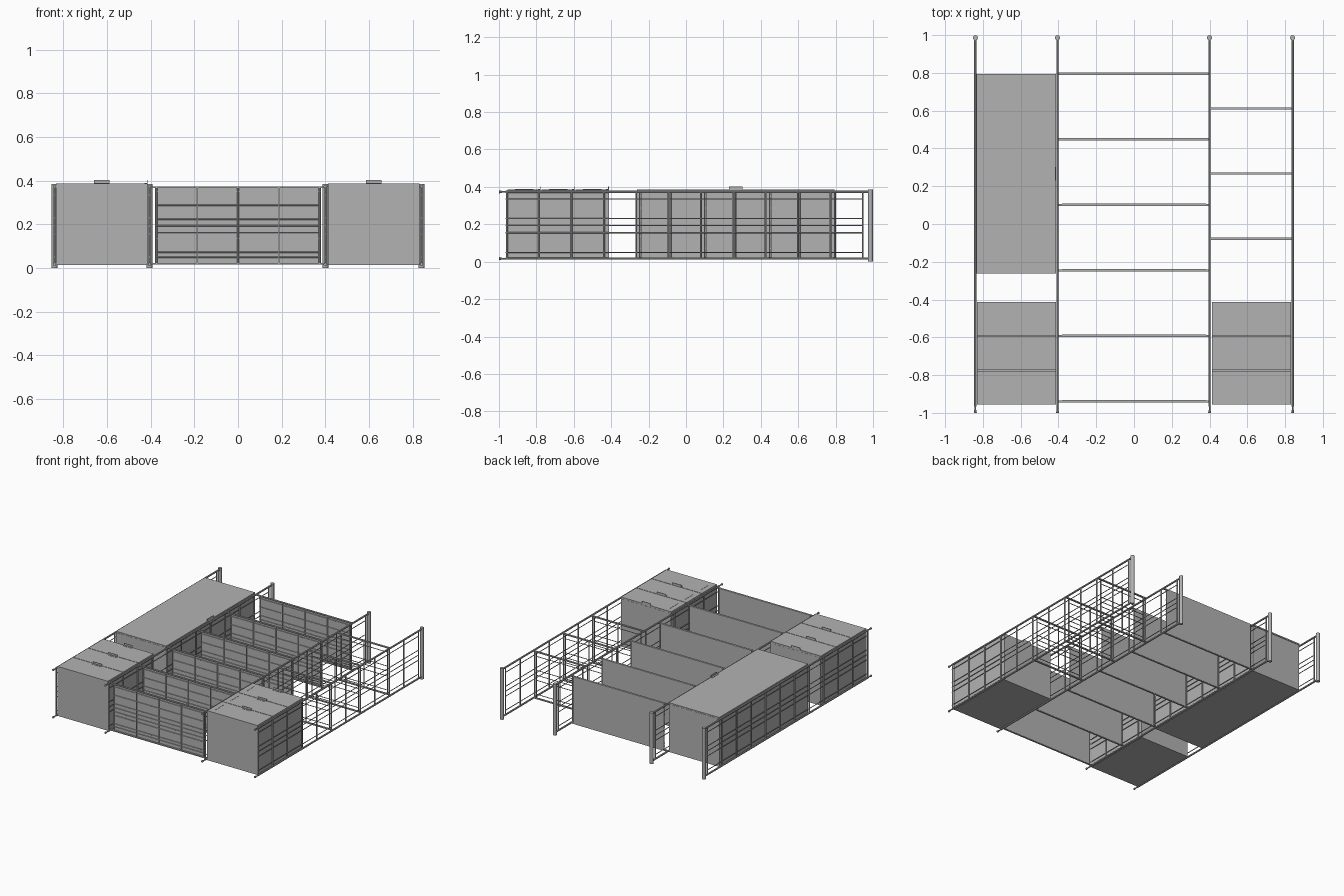
import bpy, bmesh
from mathutils import Vector

if "Cube" in bpy.data.objects:
    bpy.data.objects.remove(bpy.data.objects["Cube"])

grey = bpy.data.materials.new("painted_steel_grey")
grey.use_nodes = True
colour = (0.45, 0.45, 0.45, 1)
grey.diffuse_color = colour
grey.node_tree.nodes["Principled BSDF"].inputs["Base Color"].default_value = colour


def finish(name, bm, smooth=False):
    mesh = bpy.data.meshes.new(name)
    bm.to_mesh(mesh)
    bm.free()
    mesh.materials.append(grey)
    obj = bpy.data.objects.new(name, mesh)
    bpy.context.collection.objects.link(obj)
    if smooth:
        bpy.ops.object.select_all(action='DESELECT')
        obj.select_set(True)
        bpy.context.view_layer.objects.active = obj
        bpy.ops.object.shade_smooth_by_angle()
    return obj


def add_box(bm, x, y, z):
    """Box from three (low, high) ranges."""
    new = bmesh.ops.create_cube(bm, size=1)["verts"]
    for v in new:
        v.co = Vector([r[0] + (r[1] - r[0]) * (c + 0.5) for r, c in zip((x, y, z), v.co)])


def add_rod(bm, a, b, radius, sides=8, end_radius=None):
    a, b = Vector(a), Vector(b)
    turn = (b - a).to_track_quat('Z', 'Y').to_matrix().to_4x4()
    turn.translation = (a + b) / 2
    bmesh.ops.create_cone(bm, cap_ends=True, segments=sides, radius1=radius,
                          radius2=radius if end_radius is None else end_radius,
                          depth=(b - a).length, matrix=turn)


def box(name, x, y, z):
    bm = bmesh.new()
    add_box(bm, x, y, z)
    return finish(name, bm)


LOW, HIGH, WIRE = 0.017, 0.373, 0.003
LADDERS = {"outer_right": -0.84, "inner_right": -0.405, "inner_left": 0.4, "outer_left": 0.84}

# Ladder frames: two posts, rungs, long wires, feet and a rounded end bar
for side, x in LADDERS.items():
    bm = bmesh.new()
    for z in (LOW, HIGH):
        add_rod(bm, (x, -0.965, z), (x, 0.975, z), 0.0065, 10)
        add_rod(bm, (x, -0.985, z), (x, -0.96, z), 0.004)
        add_rod(bm, (x, -1.0, z), (x, -0.985, z), 0.008, 10, 0.006)
    finish("posts_" + side, bm, True)

    bm = bmesh.new()
    for i in range(12):
        y = -0.958 + i * 0.173
        add_rod(bm, (x, y, LOW), (x, y, HIGH), 0.005)
    for z in (0.05, 0.155, 0.193, 0.23, 0.335):
        add_rod(bm, (x, -0.965, z), (x, 0.95, z), WIRE, 6)
    finish("ladder_wires_" + side, bm, True)

    bm = bmesh.new()
    add_rod(bm, (x, 0.986, 0), (x, 0.986, 0.385), 0.0135, 16)
    finish("end_bar_" + side, bm, True)


def wire_shelf(name, x0, x1, y, crossbars, long_wires):
    bm = bmesh.new()
    for z in (LOW + 0.003, HIGH - 0.003):
        add_box(bm, (x0, x1), (y - 0.006, y + 0.006), (z - 0.004, z + 0.004))
    for z in long_wires:
        add_rod(bm, (x0 + 0.02, y, z), (x1 - 0.02, y, z), WIRE, 6)
    for x in crossbars:
        add_rod(bm, (x, y, LOW), (x, y, HIGH), 0.004)
    finish(name, bm, True)


# Wide middle shelves: wire frame carrying a flat sheet
for i in range(6):
    y = -0.94 + i * 0.347
    bars = [-0.373 + j * 0.1865 for j in range(5)]
    wire_shelf(f"middle_frame_{i + 1}", -0.4, 0.4, y, bars,
               (0.05, 0.072, 0.135, 0.163, 0.193, 0.223, 0.287, 0.35))
    box(f"middle_sheet_{i + 1}", (-0.38, 0.38), (y + 0.004, y + 0.008), (LOW, HIGH))

# Open wire shelves beside them
for i in range(3):
    wire_shelf(f"side_shelf_{i + 1}", 0.405, 0.838, -0.078 + i * 0.345,
               (0.43, 0.62, 0.815), (0.05, 0.155, 0.193, 0.23, 0.335))


def edge_pull(name, x, y, along_x):
    """Small folded tab on the edge of a front; (x, y) is the edge centre."""
    bm = bmesh.new()
    half, flap, thick = 0.036, 0.015, 0.003
    if along_x:
        add_box(bm, (x - half, x + half), (y - flap, y), (0.385, 0.388))
        add_box(bm, (x - half, x + half), (y - thick, y), (0.385, 0.402))
    else:
        add_box(bm, (x - flap, x), (y - half, y + half), (0.385, 0.388))
        add_box(bm, (x - thick, x), (y - half, y + half), (0.385, 0.402))
    finish(name, bm)


# Tall cabinet with one door
box("tall_cabinet_body", (-0.832, -0.415), (-0.26, 0.793), (0.014, 0.374))
box("tall_cabinet_door", (-0.833, -0.414), (-0.262, 0.795), (0.376, 0.386))
edge_pull("tall_cabinet_pull", -0.414, 0.265, False)

# Two drawer units, three fronts each
for side, x0 in (("right", -0.832), ("left", 0.412)):
    x1 = x0 + 0.418
    box("drawer_body_" + side, (x0, x1), (-0.955, -0.412), (0.014, 0.374))
    for i in range(3):
        y0 = -0.955 + i * 0.182
        y1 = y0 + 0.178
        box(f"drawer_front_{side}_{i + 1}", (x0, x1), (y0, y1), (0.374, 0.386))
        edge_pull(f"drawer_pull_{side}_{i + 1}", (x0 + x1) / 2, y1, True)
        if side == "left":
            box(f"drawer_slot_{i + 1}", (0.449, 0.453), (y0 + 0.04, y0 + 0.14), (0.385, 0.3875))
